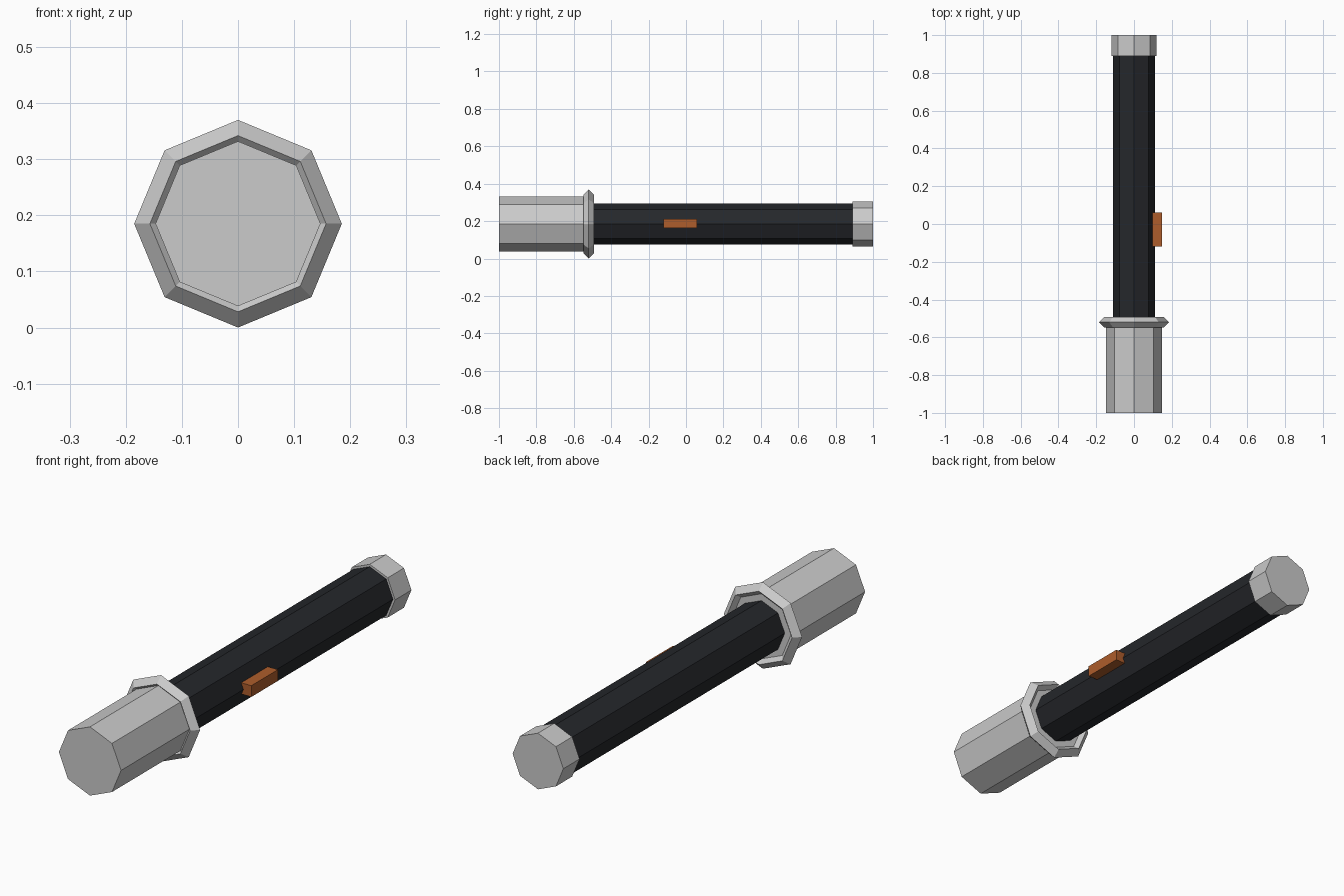
import bpy
import bmesh
from math import cos, sin, pi

if "Cube" in bpy.data.objects:
    bpy.data.objects.remove(bpy.data.objects["Cube"])

SIDES = 8
AXIS_Z = 0.185


def material(name, rgb):
    m = bpy.data.materials.new(name)
    m.diffuse_color = (*rgb, 1)
    m.use_nodes = True
    m.node_tree.nodes["Principled BSDF"].inputs["Base Color"].default_value = m.diffuse_color
    return m


def finish(name, bm, mat=None):
    bmesh.ops.recalc_face_normals(bm, faces=bm.faces)
    mesh = bpy.data.meshes.new(name)
    bm.to_mesh(mesh)
    bm.free()
    obj = bpy.data.objects.new(name, mesh)
    bpy.context.collection.objects.link(obj)
    if mat:
        mesh.materials.append(mat)
    return obj


def lathe(name, profile, closed=False, mat=None):
    """Sweep (radius, y) points around the torch axis; open profiles get end caps."""
    bm = bmesh.new()
    rings = [[bm.verts.new((r * cos(2 * pi * i / SIDES), y,
                            AXIS_Z + r * sin(2 * pi * i / SIDES)))
              for i in range(SIDES)] for r, y in profile]
    pairs = list(zip(rings, rings[1:]))
    if closed:
        pairs.append((rings[-1], rings[0]))
    else:
        bm.faces.new(rings[0])
        bm.faces.new(rings[-1])
    for a, b in pairs:
        for i in range(SIDES):
            j = (i + 1) % SIDES
            bm.faces.new((a[i], a[j], b[j], b[i]))
    return finish(name, bm, mat)


black = material("black_grip", (0.018, 0.02, 0.024))
orange = material("orange_switch", (0.42, 0.11, 0.025))

# Lamp head, handle and end cap
lathe("lamp_head", [(0.147, -1.0), (0.147, -0.51)])
lathe("handle_tube", [(0.11, -0.51), (0.11, 0.9)], mat=black)
lathe("end_cap", [(0.12, 0.89), (0.12, 1.0)])

# Collar ring with a diamond cross-section
lathe("collar_ring", [(0.185, -0.52), (0.157, -0.492),
                      (0.129, -0.52), (0.157, -0.548)], closed=True)

# Side switch
bm = bmesh.new()
bmesh.ops.create_cube(bm, size=1)
bmesh.ops.scale(bm, verts=bm.verts, vec=(0.05, 0.18, 0.048))
bmesh.ops.translate(bm, verts=bm.verts, vec=(0.122, -0.03, 0.187))
finish("switch_button", bm, orange)
